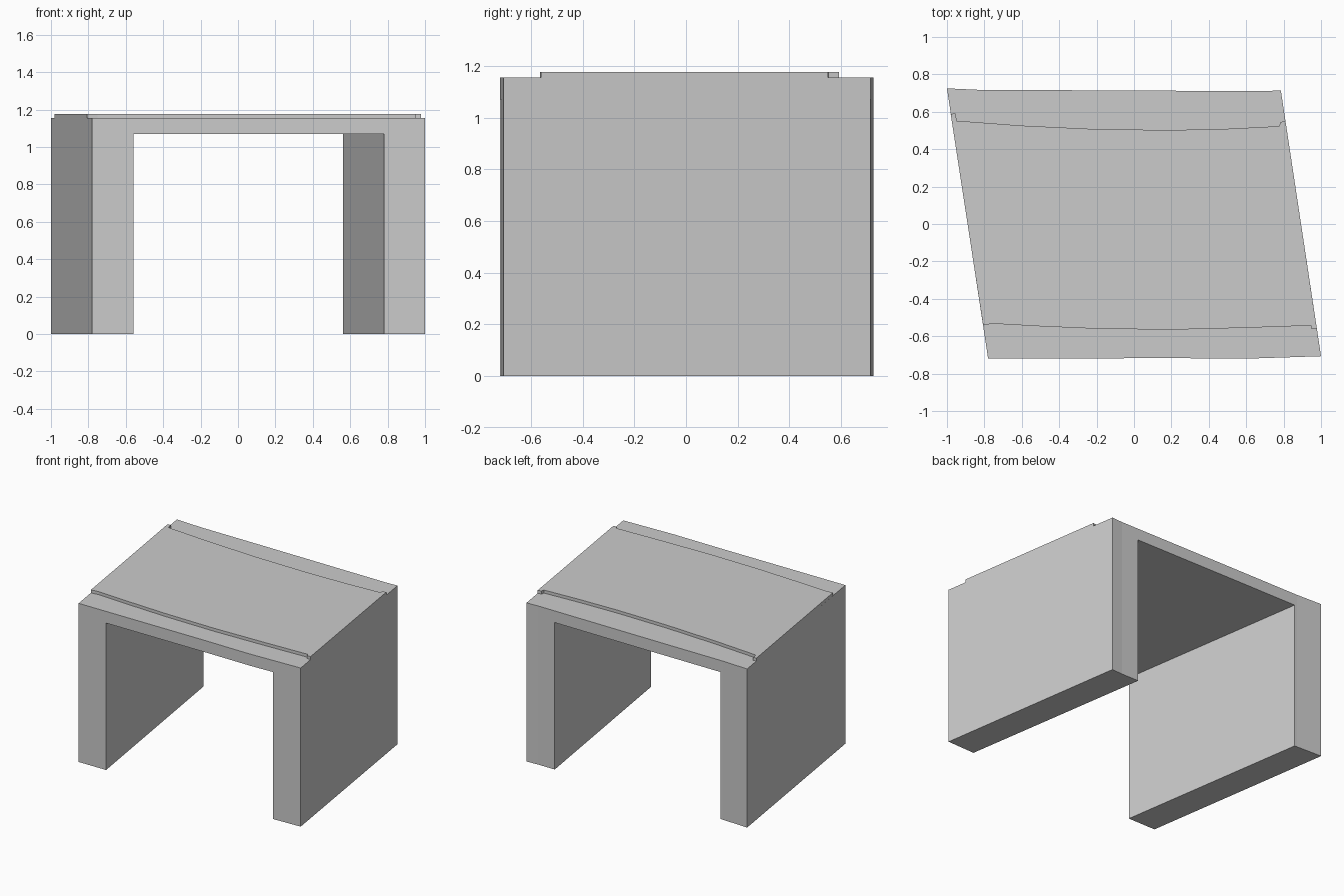
import bpy, bmesh

if "Cube" in bpy.data.objects:
    bpy.data.objects.remove(bpy.data.objects["Cube"])


def prism(name, outline, z0, z1):
    """Extrude a counter-clockwise plan outline from z0 to z1."""
    bm = bmesh.new()
    base = bm.faces.new([bm.verts.new((x, y, z0)) for x, y in outline])
    top = bmesh.ops.extrude_face_region(bm, geom=[base], use_keep_orig=True)
    for v in top["geom"]:
        if isinstance(v, bmesh.types.BMVert):
            v.co.z = z1
    bmesh.ops.recalc_face_normals(bm, faces=bm.faces)
    mesh = bpy.data.meshes.new(name)
    bm.to_mesh(mesh)
    bm.free()
    obj = bpy.data.objects.new(name, mesh)
    bpy.context.collection.objects.link(obj)
    return obj


# Skewed bridge body: deck and two abutment walls in one block
body = prism("bridge_body", [
    (-0.78, -0.72), (0.2, -0.717), (0.6, -0.72), (1.0, -0.707),
    (0.785, 0.715), (0.7, 0.71), (-0.28, 0.715), (-0.8, 0.716), (-1.0, 0.725),
], 0, 1.155)

# Skewed passage cut through under the deck
passage = prism("passage_cutter", [
    (-0.538, -0.858), (0.802, -0.852), (0.538, 0.854), (-0.802, 0.858),
], -0.2, 1.07)
passage.hide_render = True
passage.hide_set(True)
cut = body.modifiers.new("passage", "BOOLEAN")
cut.operation = "DIFFERENCE"
cut.solver = "EXACT"
cut.object = passage

# Raised road surface with gently curved kerb lines and notched corners
prism("road_surface", [
    (-0.807, -0.54), (-0.75, -0.533), (-0.5, -0.547), (-0.2, -0.56),
    (0.2, -0.565), (0.6, -0.555), (0.945, -0.543), (0.947, -0.56),
    (0.978, -0.562),
    (0.81, 0.55), (0.783, 0.545), (0.777, 0.523), (0.5, 0.509),
    (0.2, 0.502), (-0.2, 0.507), (-0.6, 0.526), (-0.948, 0.552),
    (-0.955, 0.592), (-0.98, 0.588),
], 1.155, 1.177)
